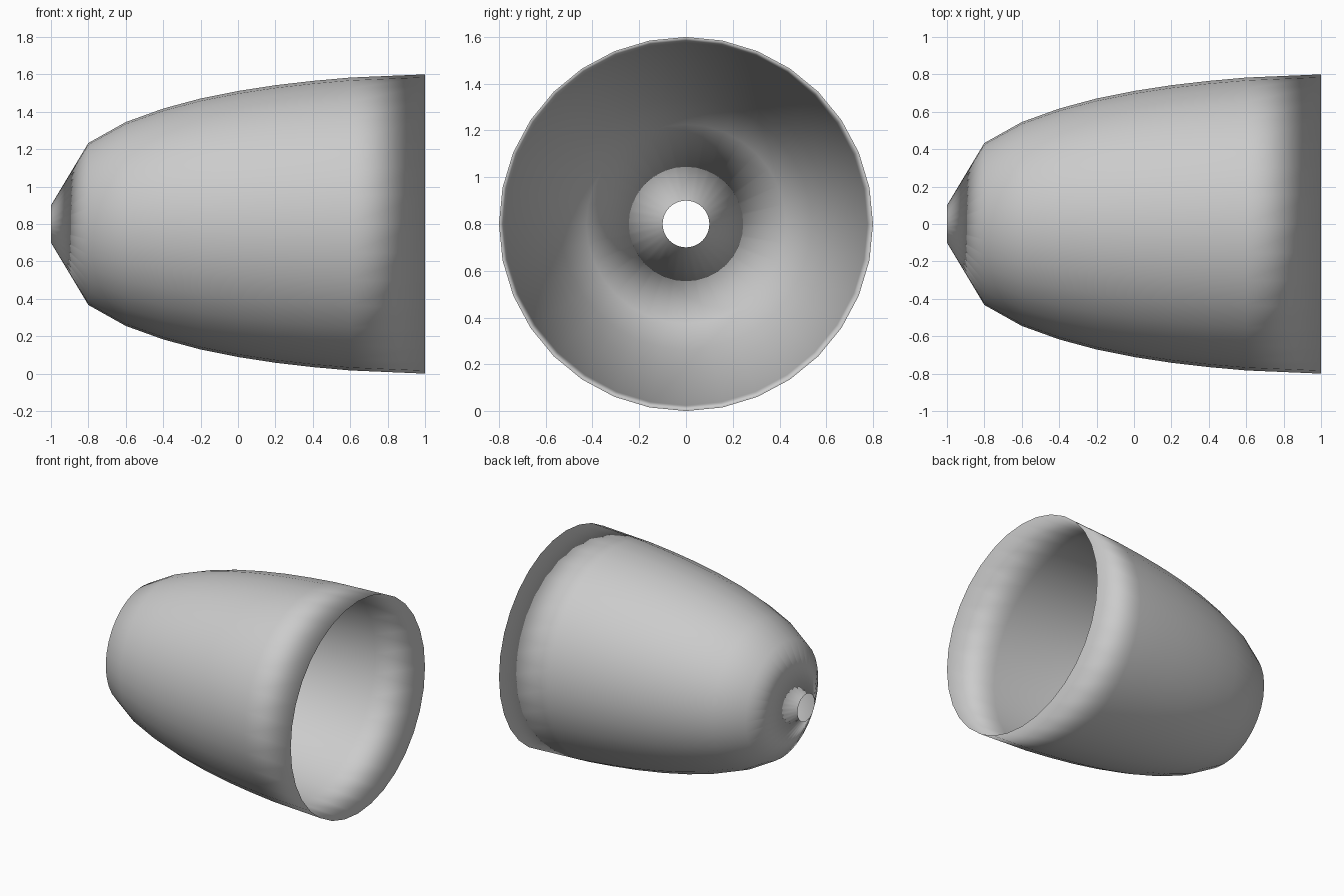
import bpy, bmesh
from math import sin, cos, pi

if "Cube" in bpy.data.objects:
    bpy.data.objects.remove(bpy.data.objects["Cube"])

SIDES = 32
AXIS_Z = 0.8

# (x, radius) from the small tip hole to the wide mouth
outer = [(-1, .10), (-.8, .433), (-.6, .545), (-.4, .617), (-.2, .671),
         (0, .711), (.2, .742), (.4, .765), (.6, .783), (1, .80)]
# thin inner wall that meets the outer wall at both rims
inner = [(x, r - .007) for x, r in outer[1:-1]]
profile = outer + inner[::-1]

# revolve the closed profile around the x axis
bm = bmesh.new()
rings = [[bm.verts.new((x, r * sin(2 * pi * i / SIDES),
                        AXIS_Z + r * cos(2 * pi * i / SIDES)))
          for i in range(SIDES)] for x, r in profile]
for a, b in zip(rings, rings[1:] + rings[:1]):
    for i in range(SIDES):
        j = (i + 1) % SIDES
        bm.faces.new((a[i], a[j], b[j], b[i])).smooth = True
bmesh.ops.recalc_face_normals(bm, faces=bm.faces)

mesh = bpy.data.meshes.new("cone_shell")
bm.to_mesh(mesh)
bm.free()
shell = bpy.data.objects.new("cone_shell", mesh)
bpy.context.collection.objects.link(shell)
